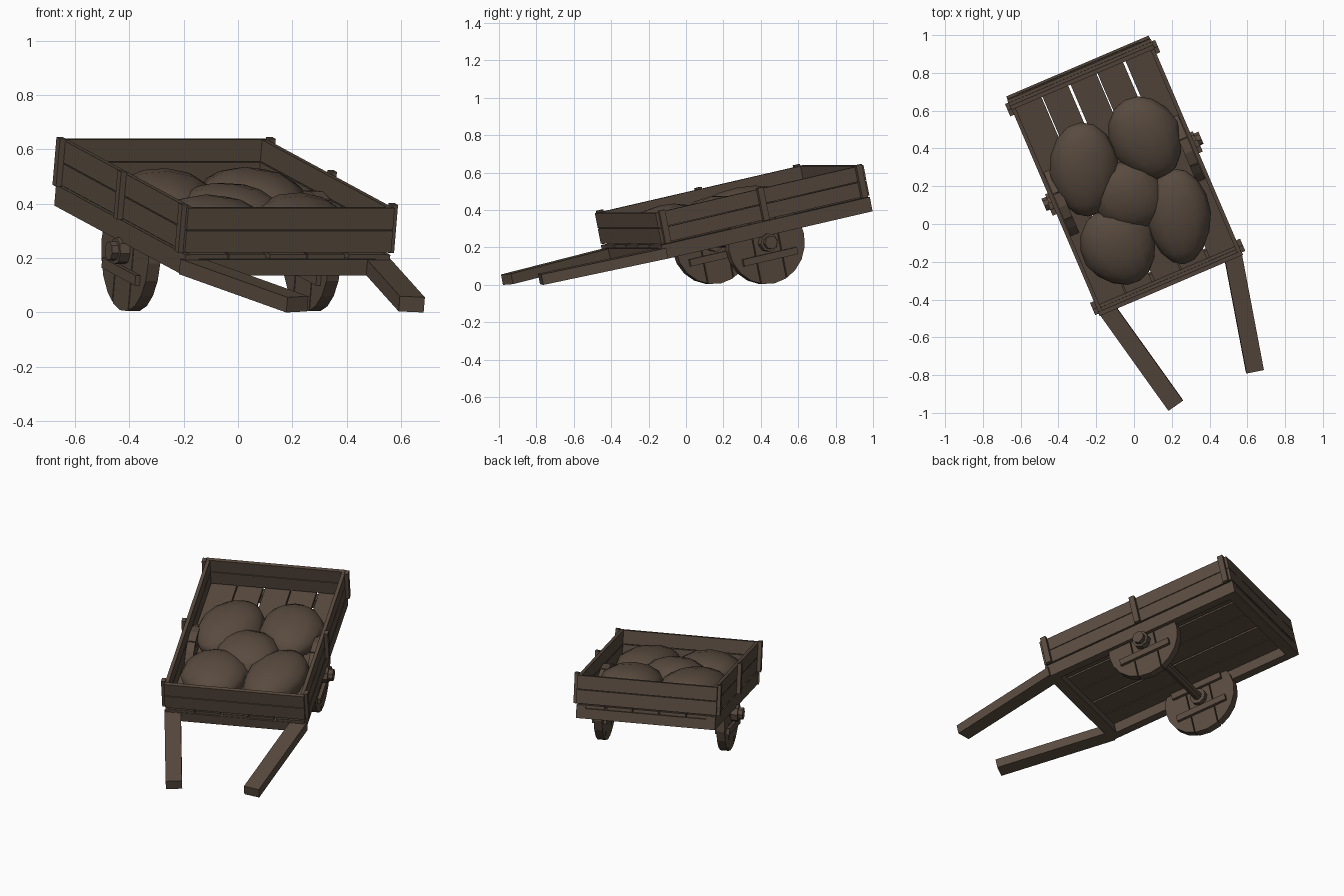
import bpy, bmesh
from math import radians, pi
from mathutils import Matrix, Vector

cube = bpy.data.objects.get("Cube")
if cube:
    bpy.data.objects.remove(cube, do_unlink=True)

# One weathered brown for the whole cart
wood = bpy.data.materials.new("weathered_brown")
wood.use_nodes = True
wood.diffuse_color = (0.1, 0.07, 0.05, 1)
wood.node_tree.nodes["Principled BSDF"].inputs["Base Color"].default_value = (0.1, 0.07, 0.05, 1)

# The cart is built level, then turned and tipped onto its handles
PLACE = (Matrix.Translation((-0.061, 0.279, 0.264))
         @ Matrix.Rotation(radians(23.15), 4, "Z")
         @ Matrix.Rotation(radians(12), 4, "X"))
HALF_LENGTH, HALF_WIDTH = 0.62, 0.41
RAIL_TOP, FLOOR_TOP = 0.062, 0.08
AXLE = Vector((0, -0.008, -0.037))
SIDES = (("left", 1), ("right", -1))


def finish(bm, name, matrix=Matrix()):
    mesh = bpy.data.meshes.new(name)
    bmesh.ops.recalc_face_normals(bm, faces=bm.faces)
    bm.to_mesh(mesh)
    bm.free()
    mesh.materials.append(wood)
    obj = bpy.data.objects.new(name, mesh)
    bpy.context.collection.objects.link(obj)
    obj.matrix_world = PLACE @ matrix
    return obj


def box(name, x, y, z, turn=0):
    """Box between (low, high) limits on each axis, turned about its centre."""
    size = [b - a for a, b in (x, y, z)]
    centre = [(a + b) / 2 for a, b in (x, y, z)]
    bm = bmesh.new()
    bmesh.ops.create_cube(bm, size=1)
    bmesh.ops.scale(bm, vec=size, verts=bm.verts)
    return finish(bm, name, Matrix.Translation(centre) @ Matrix.Rotation(turn, 4, "Z"))


def drum(name, x, radius, sides, strip=None):
    """Disc around the axle line, optionally cut down to one strip of its width."""
    bm = bmesh.new()
    bmesh.ops.create_cone(bm, cap_ends=True, segments=sides, radius1=radius,
                          radius2=radius, depth=abs(x[1] - x[0]),
                          matrix=Matrix.Rotation(pi / 2, 4, "Y"))
    if strip:
        for edge, normal in zip(strip, (-1, 1)):
            cut = bmesh.ops.bisect_plane(
                bm, geom=bm.verts[:] + bm.edges[:] + bm.faces[:],
                plane_co=(0, edge, 0), plane_no=(0, normal, 0), clear_outer=True)
            rim = [e for e in cut["geom_cut"] if isinstance(e, bmesh.types.BMEdge)]
            bmesh.ops.holes_fill(bm, edges=rim)
    return finish(bm, name, Matrix.Translation(AXLE + Vector((sum(x) / 2, 0, 0))))


def span(side, a, b):
    return tuple(sorted((side * a, side * b)))


# Floor planks, with uneven gaps between them
seams = (-0.395, -0.237, -0.079, 0.079, 0.237, 0.395)
gaps = (0.002, 0.003, 0.007, 0.003, 0.007, 0.002)
for i in range(5):
    box(f"floor_plank_{i + 1}", (seams[i] + gaps[i], seams[i + 1] - gaps[i + 1]),
        (-HALF_LENGTH + 0.004 * (i % 2), HALF_LENGTH - 0.004), (RAIL_TOP, FLOOR_TOP))

# Chassis beams and end boards
for end, s in (("rear", 1), ("front", -1)):
    box(f"{end}_beam", (-HALF_WIDTH, HALF_WIDTH),
        span(s, HALF_LENGTH - 0.06, HALF_LENGTH), (0, RAIL_TOP - 0.002))
    for level, z in (("lower", 0.087), ("upper", 0.172)):
        box(f"{end}_{level}_board", (-HALF_WIDTH - 0.003, HALF_WIDTH + 0.003),
            span(s, HALF_LENGTH - 0.025, HALF_LENGTH - 0.002), (z, z + 0.081))

for side, s in SIDES:
    # Side rail, boards and posts
    box(f"{side}_rail", span(s, 0.355, HALF_WIDTH), (-HALF_LENGTH, HALF_LENGTH), (0, RAIL_TOP + 0.016))
    for level, z in (("lower", 0.087), ("upper", 0.172)):
        box(f"{side}_{level}_board", span(s, 0.389, HALF_WIDTH),
            (-HALF_LENGTH + 0.026, HALF_LENGTH - 0.026), (z, z + 0.081))
    for place, y in (("front", -0.585), ("middle", 0), ("rear", 0.585)):
        box(f"{side}_{place}_post", span(s, HALF_WIDTH - 0.002, 0.432),
            (y - 0.017, y + 0.017), (0.082, 0.262))

    # Handle converging towards the front
    root, tip = Vector((s * 0.375, -0.59, 0)), Vector((s * 0.229, -1.268, 0))
    mid, run = (root + tip) / 2, tip - root
    box(f"{side}_handle", (mid.x - 0.047, mid.x + 0.047),
        (mid.y - run.length / 2, mid.y + run.length / 2), (0.001, 0.058),
        turn=Vector((0, -1)).angle_signed(run.xy) * -1)

    # Plank wheel with battens and hub
    for i, strip in enumerate(((-0.3, -0.079), (-0.073, 0.073), (0.079, 0.3))):
        drum(f"{side}_wheel_plank_{i + 1}", span(s, 0.338, 0.386), 0.223, 20, strip)
    for level, dz in (("lower", -0.078), ("upper", 0.078)):
        box(f"{side}_wheel_{level}_batten", span(s, 0.32, 0.405),
            (AXLE.y - 0.16, AXLE.y + 0.16), (AXLE.z + dz - 0.019, AXLE.z + dz + 0.019))
    drum(f"{side}_hub", span(s, 0.31, 0.425), 0.05, 8)
    drum(f"{side}_hub_cap", span(s, 0.425, 0.452), 0.036, 8)

drum("axle", (-0.34, 0.34), 0.027, 8)

# Plump sacks: position, half sizes, turn
sacks = (
    ((-0.182, 0.119), (0.185, 0.255), -18),
    ((0.182, 0.145), (0.19, 0.235), 6),
    ((-0.022, -0.11), (0.19, 0.2), 40),
    ((-0.175, -0.335), (0.2, 0.22), 8),
    ((0.178, -0.315), (0.175, 0.26), -16),
)
for i, ((x, y), (half_x, half_y), turn) in enumerate(sacks):
    bm = bmesh.new()
    bmesh.ops.create_uvsphere(bm, u_segments=12, v_segments=8, radius=1,
                              matrix=Matrix.Rotation(pi / 2, 4, "X"))
    for v in bm.verts:
        pinch = 1 - 0.12 * max(0, -v.co.y)
        v.co = (v.co.x * half_x * pinch, v.co.y * half_y,
                max(0.002, 0.055 + v.co.z * 0.1))
    sack = finish(bm, f"sack_{i + 1}", Matrix.Translation((x, y, FLOOR_TOP))
                  @ Matrix.Rotation(radians(turn), 4, "Z"))
    bpy.ops.object.select_all(action="DESELECT")
    sack.select_set(True)
    bpy.context.view_layer.objects.active = sack
    bpy.ops.object.shade_smooth_by_angle(angle=radians(50))
